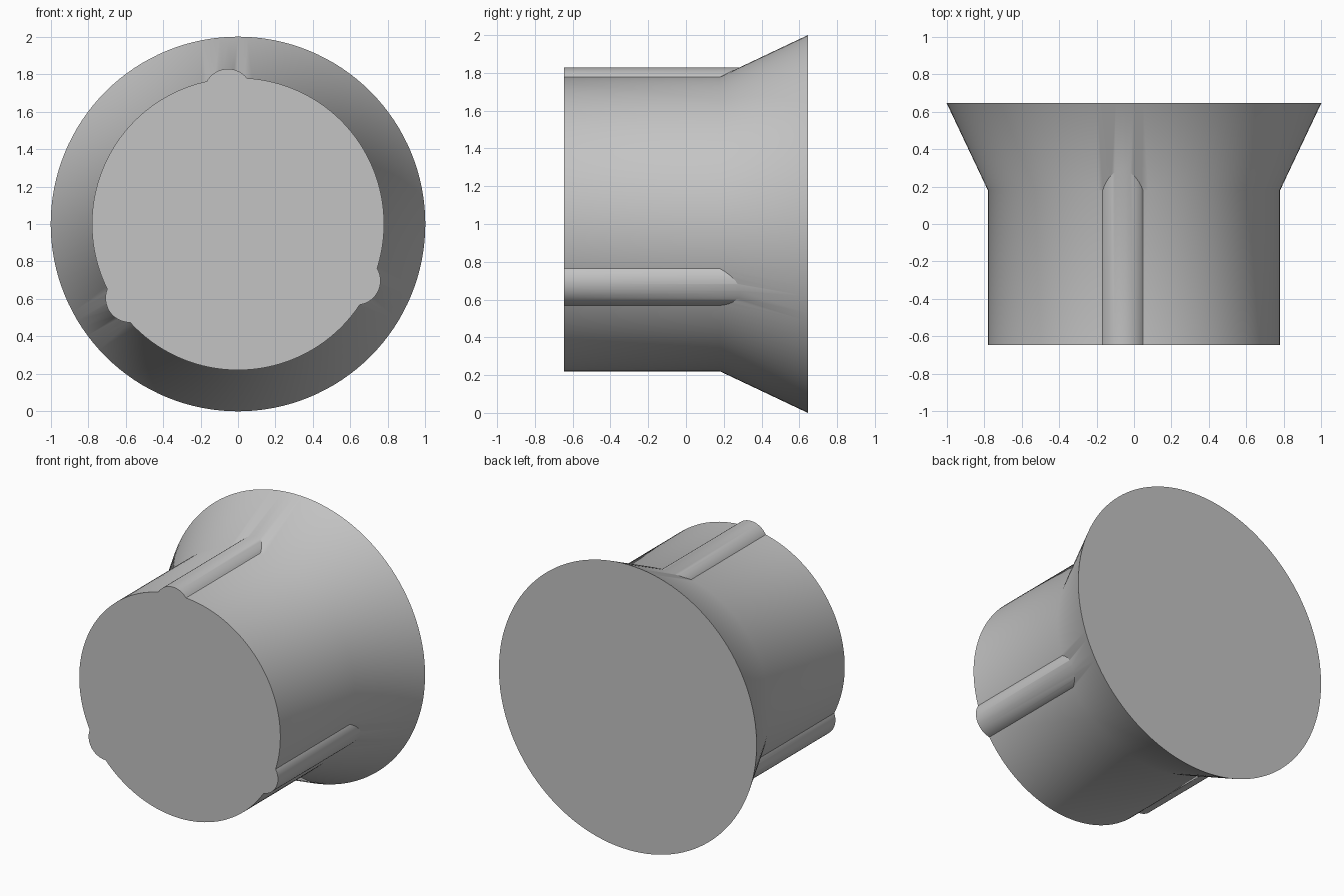
import bpy, bmesh, math
from mathutils import Matrix, Vector

cube = bpy.data.objects.get("Cube")
if cube:
    bpy.data.objects.remove(cube)

SEGMENTS = 128
FRONT, BEND, BACK = -0.645, 0.18, 0.645
BODY_R, FLARE_R = 0.78, 1.0
RIB_R, RIB_DIST = 0.13, 0.70
CENTRE_Z = 1.0

grey = bpy.data.materials.new("plain_grey")
grey.use_nodes = True
colour = (0.55, 0.55, 0.55, 1)
grey.diffuse_color = colour
grey.node_tree.nodes["Principled BSDF"].inputs["Base Color"].default_value = colour


def turned_solid(name, profile, segments, x=0.0, z=CENTRE_Z):
    """Closed solid turned about the y axis from (y, radius) pairs."""
    bm = bmesh.new()
    rings = []
    for y, r in profile:
        angles = [math.tau * i / segments for i in range(segments)]
        rings.append([bm.verts.new((x + r * math.cos(a), y, z + r * math.sin(a)))
                      for a in angles])
    for low, high in zip(rings, rings[1:]):
        for i in range(segments):
            j = (i + 1) % segments
            bm.faces.new((low[i], low[j], high[j], high[i]))
    bm.faces.new(rings[0])
    bm.faces.new(rings[-1])
    bmesh.ops.recalc_face_normals(bm, faces=bm.faces)
    mesh = bpy.data.meshes.new(name)
    bm.to_mesh(mesh)
    bm.free()
    mesh.materials.append(grey)
    obj = bpy.data.objects.new(name, mesh)
    bpy.context.collection.objects.link(obj)
    return obj


# Round knob body with a flared skirt at the back
body = turned_solid("knob_body", [(FRONT, BODY_R), (BEND, BODY_R), (BACK, FLARE_R)], SEGMENTS)

# Three rounded grip ribs merged into the body
ribs = []
for i in range(3):
    a = math.radians(94.4 + 120 * i)
    rib = turned_solid(f"grip_rib_{i + 1}", [(FRONT, RIB_R), (0.4, RIB_R)], 48,
                       RIB_DIST * math.cos(a), CENTRE_Z + RIB_DIST * math.sin(a))
    union = body.modifiers.new(rib.name, "BOOLEAN")
    union.operation = "UNION"
    union.solver = "EXACT"
    union.object = rib
    ribs.append(rib)

bpy.ops.object.select_all(action="DESELECT")
body.select_set(True)
bpy.context.view_layer.objects.active = body
for rib in ribs:
    bpy.ops.object.modifier_apply(modifier=rib.name)
    bpy.data.objects.remove(rib)

# Smooth sides with crisp rims and rib edges
bpy.ops.object.shade_smooth_by_angle(angle=math.radians(30))
